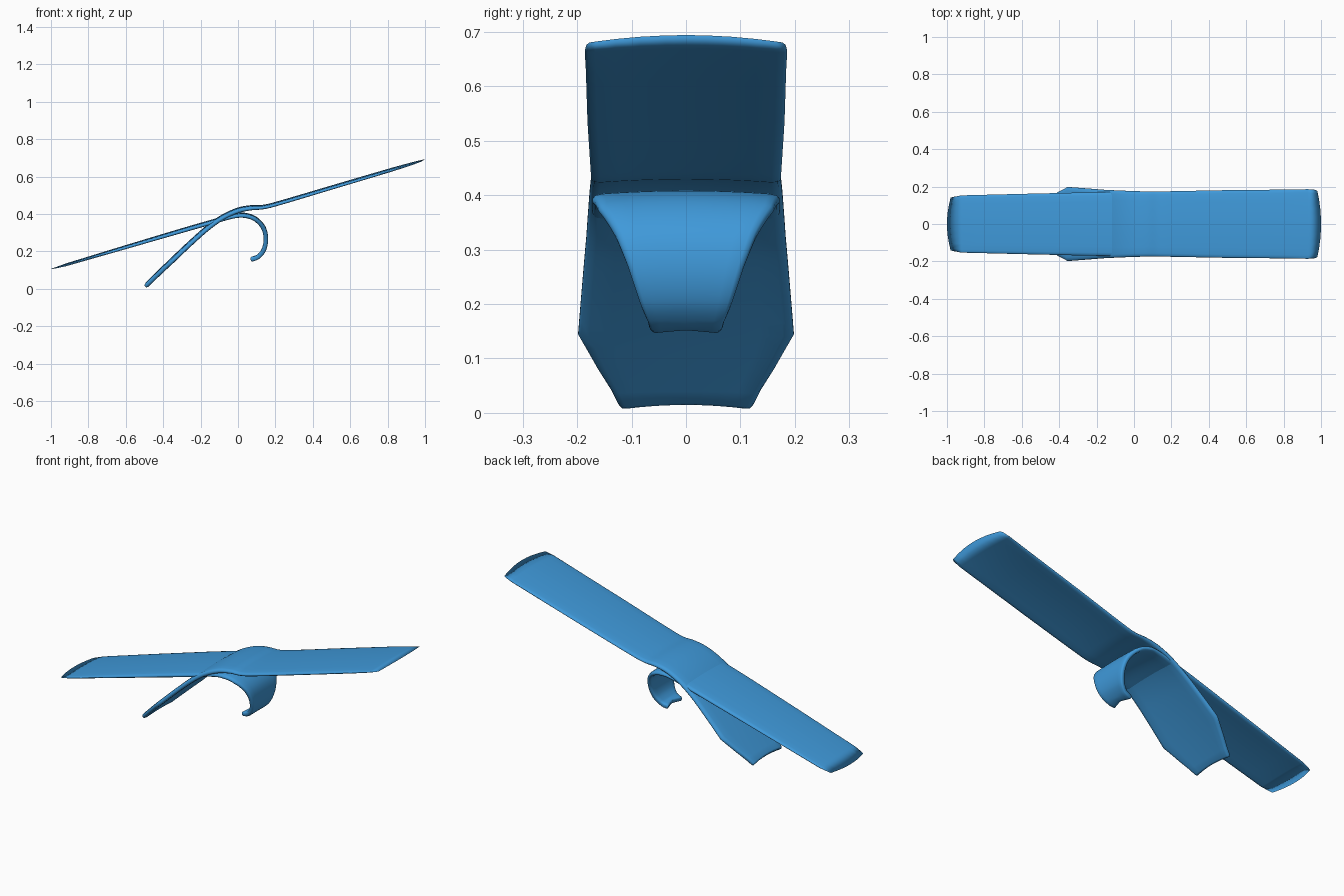
import bpy, bmesh
from mathutils import Vector

if "Cube" in bpy.data.objects:
    bpy.data.objects.remove(bpy.data.objects["Cube"])

blue = bpy.data.materials.new("blue")
blue.diffuse_color = (0.05, 0.32, 0.70, 1)
blue.use_nodes = True
blue.node_tree.nodes["Principled BSDF"].inputs["Base Color"].default_value = blue.diffuse_color

# Positions across the strip, closer together near the rounded long edges
COLUMNS = [-1, -0.97, -0.9, -0.7, -0.45, -0.2, 0, 0.2, 0.45, 0.7, 0.9, 0.97, 1]
EDGE = {1: 0.3, 0.97: 0.8}
CROWN = 0.007


def sample(path):
    """Smooth the centre line; width and thickness are interpolated straight."""
    pts = [Vector((p[0], p[1])) for p in path]
    n = len(pts)
    tan = []
    for i in range(n):
        a, b = pts[max(i - 1, 0)], pts[min(i + 1, n - 1)]
        tan.append((b - a).normalized())
    rows = []
    for i in range(n - 1):
        a, b = pts[i], pts[i + 1]
        length = (b - a).length
        steps = path[i][4]
        for k in range(steps):
            t = k / steps
            pos = (a * (2*t**3 - 3*t**2 + 1) + tan[i] * length * (t**3 - 2*t**2 + t)
                   + b * (3*t**2 - 2*t**3) + tan[i + 1] * length * (t**3 - t**2))
            w = path[i][2] * (1 - t) + path[i + 1][2] * t
            h = path[i][3] * (1 - t) + path[i + 1][3] * t
            rows.append((pos, w, h))
    rows.append((pts[-1], path[-1][2], path[-1][3]))
    return rows


def strip(name, path, start_bow, end_bow):
    """Sweep a crowned flat section along the path; bows shape the two ends."""
    rows = sample(path)
    bm = bmesh.new()
    rings = []
    last = len(rows) - 1
    for i, (pos, w, h) in enumerate(rows):
        d = (rows[min(i + 1, last)][0] - rows[max(i - 1, 0)][0]).normalized()
        nor = Vector((-d.y, d.x))
        top, bottom = [], []
        for u in COLUMNS:
            shift = 0
            if (pos - rows[0][0]).length < 0.03:
                shift = -start_bow(u)
            elif (pos - rows[last][0]).length < 0.03:
                shift = end_bow(u)
            c = pos + d * shift - Vector((0, CROWN * (u * w / 0.17) ** 2))
            e = h * EDGE.get(abs(u), 1)
            for side, lst in ((1, top), (-1, bottom)):
                q = c + nor * e * side
                lst.append(bm.verts.new((q.x, u * w, q.y)))
        rings.append(top + bottom[::-1])
    m = len(rings[0])
    for a, b in zip(rings, rings[1:]):
        for j in range(m):
            k = (j + 1) % m
            bm.faces.new((a[j], a[k], b[k], b[j]))
    for r in (rings[0], rings[-1]):
        for j in range(m // 2 - 1):
            bm.faces.new((r[j], r[j + 1], r[m - 2 - j], r[m - 1 - j]))
    bmesh.ops.remove_doubles(bm, verts=bm.verts[:], dist=0.0004)
    bmesh.ops.recalc_face_normals(bm, faces=bm.faces[:])
    for f in bm.faces:
        f.smooth = True
    me = bpy.data.meshes.new(name)
    bm.to_mesh(me)
    bm.free()
    me.materials.append(blue)
    ob = bpy.data.objects.new(name, me)
    bpy.context.collection.objects.link(ob)


def convex(u):
    return -0.022 * u * u - (0.012 if abs(u) == 1 else 0)


# Lower blade that curls into the narrowing hook
# columns: x, z, half width, half thickness, steps to the next point
strip("lower_blade_and_hook", [
    (-1.0, 0.107, 0.145, 0.0, 1), (-0.92, 0.131, 0.153, 0.005, 4),
    (-0.6, 0.226, 0.161, 0.008, 4), (-0.25, 0.329, 0.169, 0.010, 3),
    (-0.12, 0.366, 0.171, 0.010, 4), (-0.03, 0.391, 0.172, 0.010, 4),
    (0.03, 0.397, 0.172, 0.011, 5), (0.09, 0.378, 0.160, 0.011, 5),
    (0.135, 0.330, 0.130, 0.012, 5), (0.149, 0.270, 0.106, 0.012, 5),
    (0.138, 0.210, 0.086, 0.012, 5), (0.108, 0.172, 0.070, 0.012, 3),
    (0.085, 0.163, 0.063, 0.013, 1), (0.079, 0.161, 0.062, 0.010, 1),
], convex, lambda u: 0.016 * abs(u) - 0.004)

# Upper blade that bends over the crossing and down into the leg
strip("upper_blade_and_leg", [
    (-0.49, 0.021, 0.120, 0.009, 1), (-0.484, 0.027, 0.124, 0.012, 3),
    (-0.42, 0.090, 0.162, 0.012, 3), (-0.352, 0.156, 0.198, 0.012, 4),
    (-0.25, 0.252, 0.190, 0.012, 4), (-0.16, 0.331, 0.183, 0.012, 4),
    (-0.08, 0.387, 0.179, 0.012, 4), (0.0, 0.423, 0.176, 0.012, 4),
    (0.07, 0.437, 0.174, 0.011, 4), (0.13, 0.440, 0.174, 0.009, 3),
    (0.19, 0.453, 0.175, 0.009, 4), (0.5, 0.545, 0.181, 0.008, 4),
    (0.82, 0.640, 0.184, 0.007, 1), (0.93, 0.673, 0.186, 0.004, 1),
    (1.0, 0.694, 0.183, 0.0, 1),
], lambda u: 0.007 * u * u, convex)
